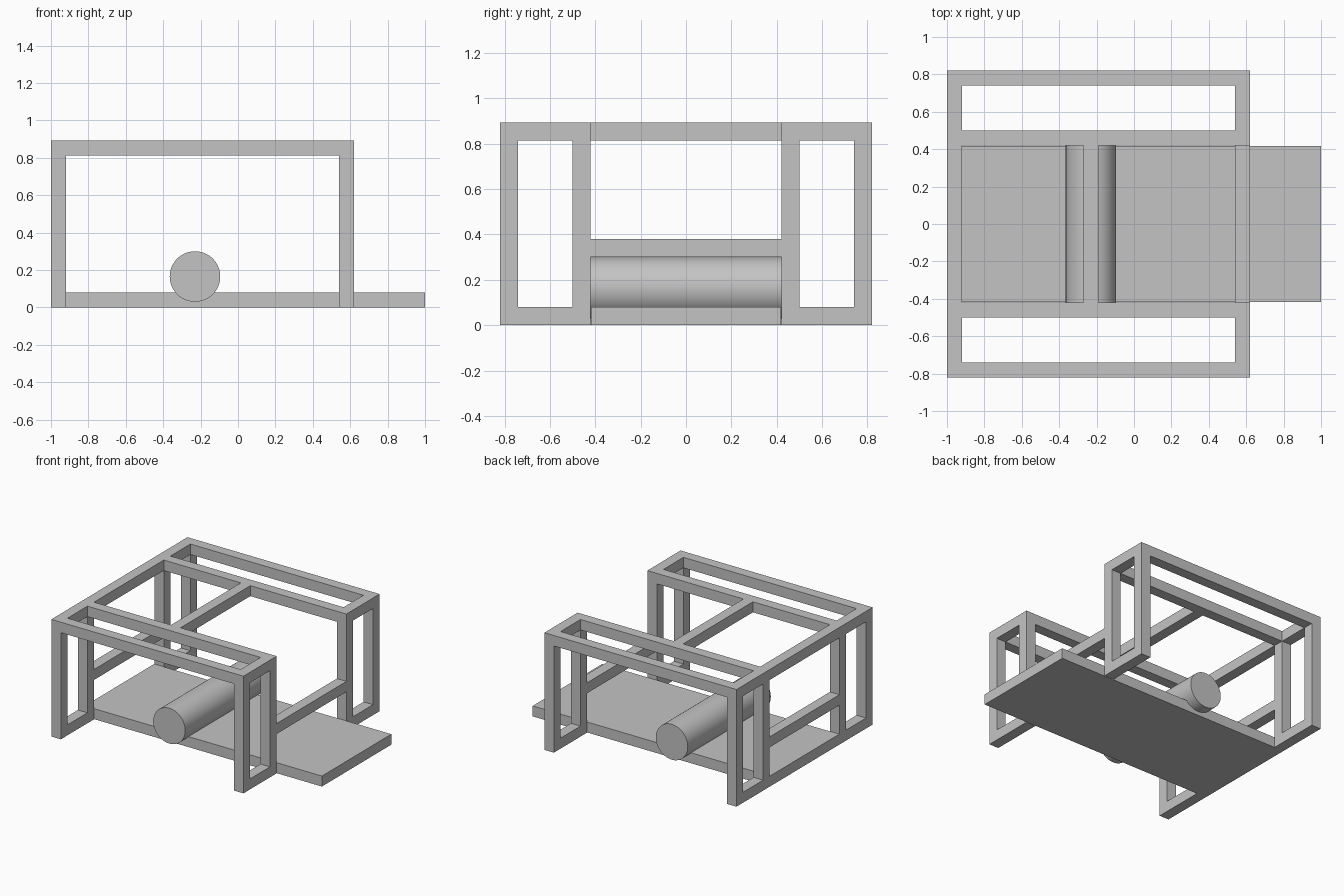
import bpy, math

cube = bpy.data.objects.get("Cube")
if cube:
    bpy.data.objects.remove(cube, do_unlink=True)

# One plain grey for everything
grey = bpy.data.materials.new("plain grey")
grey.use_nodes = True
colour = (0.55, 0.55, 0.55, 1)
grey.diffuse_color = colour
grey.node_tree.nodes["Principled BSDF"].inputs["Base Color"].default_value = colour

T = 0.08                      # bar thickness
BACK, FRONT = -1.0, 0.62      # frame ends along x
OUTER, INNER = 0.82, 0.42     # outer side and inner opening along y
TOP = 0.893


def box(name, x, y, z):
    """Box spanning three (low, high) ranges."""
    spans = (x, y, z)
    bpy.ops.mesh.primitive_cube_add(size=1, location=[(a + b) / 2 for a, b in spans])
    ob = bpy.context.object
    ob.name = name
    ob.scale = [b - a for a, b in spans]
    bpy.ops.object.transform_apply(location=False, rotation=False, scale=True)
    ob.data.materials.append(grey)
    return ob


def mirrored(low, high, side):
    return tuple(sorted((low * side, high * side)))


back_x, front_x = (BACK, BACK + T), (FRONT - T, FRONT)
low_z, mid_z, top_z = (0, T), (0.30, 0.38), (TOP - T, TOP)
post_z = (T, TOP - T)
gap_y = (-INNER, INNER)

# Two side frames: long rails, posts and short front ties
for side, label in ((1, "left"), (-1, "right")):
    outer = mirrored(OUTER - T, OUTER, side)
    inner = mirrored(INNER, INNER + T, side)
    for y, place in ((outer, "outer"), (inner, "inner")):
        box(f"{label}_{place}_top_rail", (BACK + T, FRONT - T), y, top_z)
        box(f"{label}_{place}_back_post", back_x, y, post_z)
        box(f"{label}_{place}_front_post", front_x, y, post_z)
    for z, place in ((low_z, "bottom"), (top_z, "top")):
        box(f"{label}_{place}_front_tie", front_x, mirrored(INNER, OUTER, side), z)

# Cross bars joining the side frames
box("back_bottom_bar", back_x, (-OUTER, OUTER), low_z)
box("back_top_bar", back_x, (-OUTER, OUTER), top_z)
box("back_middle_bar", back_x, gap_y, mid_z)
box("front_middle_bar", front_x, gap_y, mid_z)
box("centre_top_bar", (-0.27, -0.19), gap_y, top_z)

# Base plate running out past the front
box("base_plate", (BACK + T, 1.0), (-0.418, 0.418), low_z)

# Roller lying across the plate
bpy.ops.mesh.primitive_cylinder_add(vertices=64, radius=0.135, depth=1.0,
                                    location=(-0.23, 0, 0.165),
                                    rotation=(math.pi / 2, 0, 0))
roller = bpy.context.object
roller.name = "roller"
roller.data.materials.append(grey)
bpy.ops.object.shade_smooth_by_angle(angle=math.radians(30))
